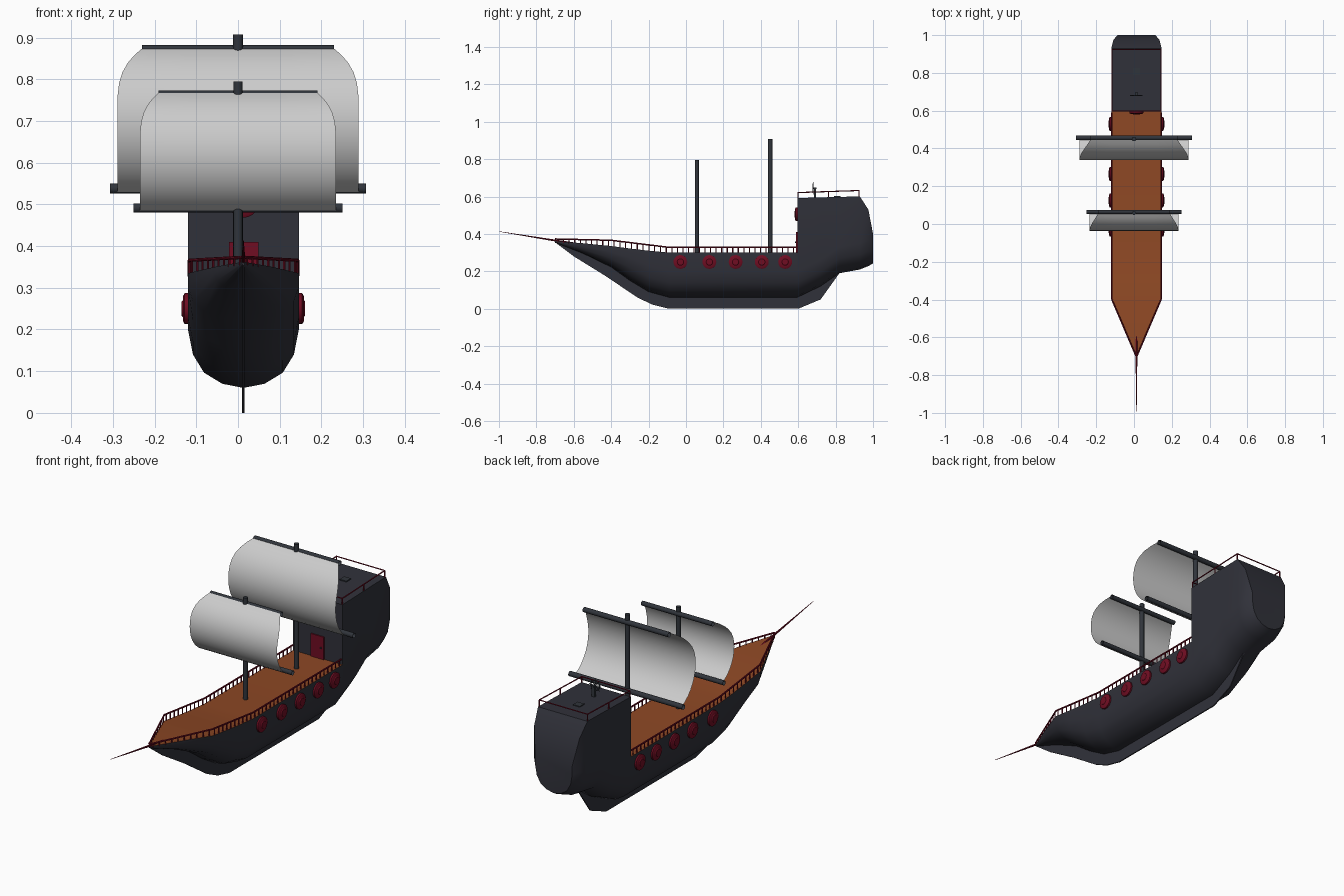
import bpy, bmesh, math
from mathutils import Vector

if "Cube" in bpy.data.objects:
    bpy.data.objects.remove(bpy.data.objects["Cube"])

CX = 0.013          # hull centre line
HW = 0.133          # hull half width


def material(name, rgb):
    m = bpy.data.materials.new(name)
    m.diffuse_color = (*rgb, 1)
    m.use_nodes = True
    m.node_tree.nodes["Principled BSDF"].inputs["Base Color"].default_value = m.diffuse_color
    return m


SLATE = material("slate_hull", (0.030, 0.031, 0.042))
SPAR = material("dark_spar", (0.030, 0.035, 0.044))
DECK = material("orange_brown_deck", (0.27, 0.065, 0.018))
RED = material("deep_red", (0.16, 0.004, 0.016))
CLOTH = material("grey_sailcloth", (0.60, 0.60, 0.60))


def finish(name, bm, mats, smooth=None, normals=True):
    if normals:
        bmesh.ops.recalc_face_normals(bm, faces=bm.faces)
    me = bpy.data.meshes.new(name)
    bm.to_mesh(me)
    bm.free()
    for m in mats:
        me.materials.append(m)
    ob = bpy.data.objects.new(name, me)
    bpy.context.collection.objects.link(ob)
    if smooth:
        bpy.ops.object.select_all(action='DESELECT')
        ob.select_set(True)
        bpy.context.view_layer.objects.active = ob
        bpy.ops.object.shade_smooth_by_angle(angle=math.radians(smooth))
    return ob


def rods(name, segs, mat, sides=8, caps=True):
    """Straight rods: each seg is (start, end, start radius, end radius)."""
    bm = bmesh.new()
    for a, b, r1, r2 in segs:
        a, b = Vector(a), Vector(b)
        q = (b - a).to_track_quat('Z', 'Y').to_matrix().to_4x4()
        q.translation = (a + b) / 2
        bmesh.ops.create_cone(bm, cap_ends=caps, segments=sides, radius1=r1,
                              radius2=r2, depth=(b - a).length, matrix=q)
    return finish(name, bm, [mat], 35)


def box(name, lo, hi, mat):
    bm = bmesh.new()
    bmesh.ops.create_cube(bm, size=1)
    for v in bm.verts:
        v.co = [(l + h) / 2 + c * (h - l) for l, h, c in zip(lo, hi, v.co)]
    return finish(name, bm, [mat])


# Hull and stern castle: one loft of U sections (y, half width, bottom z, top z)
SECTIONS = [(-0.70, 0.003, 0.353, 0.362), (-0.55, 0.070, 0.295, 0.35),
            (-0.40, HW, 0.222, 0.335), (-0.30, HW, 0.150, 0.322),
            (-0.20, HW, 0.090, 0.31), (-0.09, HW, 0.06, 0.30),
            (0.595, HW, 0.06, 0.30), (0.595, HW, 0.06, 0.592),
            (0.72, HW, 0.12, 0.595), (0.82, HW, 0.19, 0.598),
            (0.93, HW, 0.21, 0.60), (0.975, 0.122, 0.228, 0.53),
            (1.0, 0.10, 0.242, 0.40)]
HALF = [(0.38, 0.07), (0.71, 0.26), (0.91, 0.57), (1.0, 1.0)]


def section(y, w, zb, zt):
    h = min(0.14, 0.72 * (zt - zb))
    right = [(w * fx, zb + h * fz) for fx, fz in HALF] + [(w, zt)]
    pts = [(-x, z) for x, z in reversed(right)] + [(0, zb)] + right
    return [(CX + x, y, z) for x, z in pts]


bm = bmesh.new()
rings = [[bm.verts.new(p) for p in section(*s)] for s in SECTIONS]
for i, (a, b) in enumerate(zip(rings, rings[1:])):
    n = len(a)
    for j in range(n):
        k = (j + 1) % n
        if i == 6 and j != n - 1:      # castle front: only the wall is needed
            continue
        f = bm.faces.new((a[j], a[k], b[k], b[j]))
        f.material_index = int(j == n - 1 and i < 6)
bm.faces.new(rings[0])
bm.faces.new(rings[-1])
bmesh.ops.remove_doubles(bm, verts=bm.verts, dist=0.0005)
finish("hull", bm, [SLATE, DECK], 32)

# Keel plate
outline = [(-0.70, 0.355), (-0.60, 0.28), (-0.43, 0.175), (-0.26, 0.06),
           (-0.18, 0.022), (-0.09, 0.0), (0.60, 0.0), (0.72, 0.05),
           (0.82, 0.19), (0.72, 0.15), (0.60, 0.09), (-0.09, 0.09),
           (-0.20, 0.12), (-0.40, 0.25), (-0.55, 0.315)]
bm = bmesh.new()
face = bm.faces.new([bm.verts.new((CX - 0.003, y, z)) for y, z in outline])
new = bmesh.ops.extrude_face_region(bm, geom=[face])["geom"]
bmesh.ops.translate(bm, vec=(0.006, 0, 0),
                    verts=[g for g in new if isinstance(g, bmesh.types.BMVert)])
finish("keel", bm, [SLATE])

# Deck railing: (y, half width, deck z, rail z)
RAIL = [(-0.70, 0.002, 0.36, 0.373), (-0.40, HW - 0.003, 0.335, 0.366),
        (-0.09, HW - 0.003, 0.30, 0.328), (0.59, HW - 0.003, 0.30, 0.328)]
top, posts = [], []
for s in (-1, 1):
    for a, b in zip(RAIL, RAIL[1:]):
        top.append(((CX + s * a[1], a[0], a[3]), (CX + s * b[1], b[0], b[3]), 0.004, 0.004))
        count = round((b[0] - a[0]) / 0.03)
        for i in range(count):
            y, w, z0, z1 = [p + (q - p) * (i + 0.5) / count for p, q in zip(a, b)]
            posts.append(((CX + s * w, y, z0 - 0.004), (CX + s * w, y, z1), 0.003, 0.003))
rods("deck_rail", top, RED)
rods("deck_balusters", posts, RED, 6)

# Castle railing
segs = []
e = HW - 0.003
for s in (-1, 1):
    segs.append(((CX + s * e, 0.598, 0.621), (CX + s * e, 0.925, 0.632), 0.003, 0.003))
    for y in (0.598, 0.762, 0.925):
        segs.append(((CX + s * e, y, 0.59), (CX + s * e, y, 0.621 + (y - 0.598) * 0.034), 0.003, 0.003))
for y, z in ((0.598, 0.621), (0.925, 0.632)):
    segs.append(((CX - e, y, z), (CX + e, y, z), 0.003, 0.003))
rods("castle_rail", segs, RED, 6)

# Bowsprit
rods("bowsprit", [((CX, -0.54, 0.339), (CX, -1.0, 0.413), 0.007, 0.001)], RED)


# Portholes on both sides and on the castle front
def porthole(p, d):
    p, d = Vector(p), Vector(d)
    return [(p - d * 0.004, p + d * 0.008, 0.037, 0.037),
            (p + d * 0.008, p + d * 0.012, 0.037, 0.030),
            (p + d * 0.012, p + d * 0.015, 0.020, 0.017)]


segs = porthole((CX, 0.595, 0.505), (0, -1, 0))
for s in (-1, 1):
    for y in (-0.03, 0.125, 0.265, 0.405, 0.53):
        segs += porthole((CX + s * HW, y, 0.25), (s, 0, 0))
rods("portholes", segs, RED, 20)

# Cabin door
box("door", (CX - 0.034, 0.589, 0.30), (CX + 0.036, 0.597, 0.41), RED)
rods("door_knob", [((CX + 0.022, 0.59, 0.355), (CX + 0.022, 0.583, 0.355), 0.004, 0.004)], SPAR)

# Steering wheel and hatch
wheel = Vector((CX, 0.68, 0.644))
bpy.ops.mesh.primitive_torus_add(location=wheel, rotation=(math.pi / 2, 0, 0), major_radius=0.023,
                                 minor_radius=0.003, major_segments=20, minor_segments=6)
bpy.context.object.name = "wheel_rim"
bpy.context.object.data.materials.append(SPAR)
segs = [(wheel, wheel + Vector((0, 0.018, 0)), 0.004, 0.004)]
for i in range(4):
    v = Vector((math.cos(i * math.pi / 4), 0, math.sin(i * math.pi / 4))) * 0.033
    segs.append((wheel - v, wheel + v, 0.002, 0.002))
rods("wheel_spokes", segs, SPAR, 6)
box("wheel_stand", (CX - 0.008, 0.684, 0.59), (CX + 0.008, 0.696, 0.648), SPAR)
box("hatch", (CX - 0.018, 0.79, 0.59), (CX + 0.018, 0.825, 0.602), SPAR)


# Masts, yards and sails
def rig(name, y, r, mast_top, yard_y, z_top, z_low, w_top, w_low, sail, depth):
    rods(name + "_mast", [((0, y, 0.28), (0, y, mast_top), r, r)], SPAR, 14)
    rods(name + "_yards", [((-w, yard_y, z), (w, yard_y, z), r, r)
                           for w, z in ((w_top, z_top), (w_low, z_low))], SPAR, 14, caps=False)
    s_top, s_low, full = sail
    half = (s_top - s_low) / 2
    rad = (half * half + depth * depth) / (2 * depth)
    ang = math.asin(half / rad)
    bm = bmesh.new()
    rows, n = [], 14
    for i in range(n + 1):
        a = ang * (1 - 2 * i / n)
        z = (s_top + s_low) / 2 + rad * math.sin(a)
        yy = yard_y - 0.01 - rad * (math.cos(a) - math.cos(ang))
        t = max(0, 1 - (s_top - z) / (2 * half) / 0.42)
        w = full - (full - w_top) * t ** 3.2
        rows.append([bm.verts.new((w * k / 2, yy, z)) for k in range(-2, 3)])
    for p, q in zip(rows, rows[1:]):
        for k in range(4):
            bm.faces.new((p[k], q[k], q[k + 1], p[k + 1]))
    finish(name + "_sail", bm, [CLOTH], 40, normals=False)


rig("main", 0.45, 0.012, 0.907, 0.456, 0.870, 0.538, 0.23, 0.307, (0.874, 0.53, 0.289), 0.108)
rig("fore", 0.058, 0.011, 0.795, 0.064, 0.762, 0.491, 0.191, 0.251, (0.767, 0.485, 0.235), 0.09)
